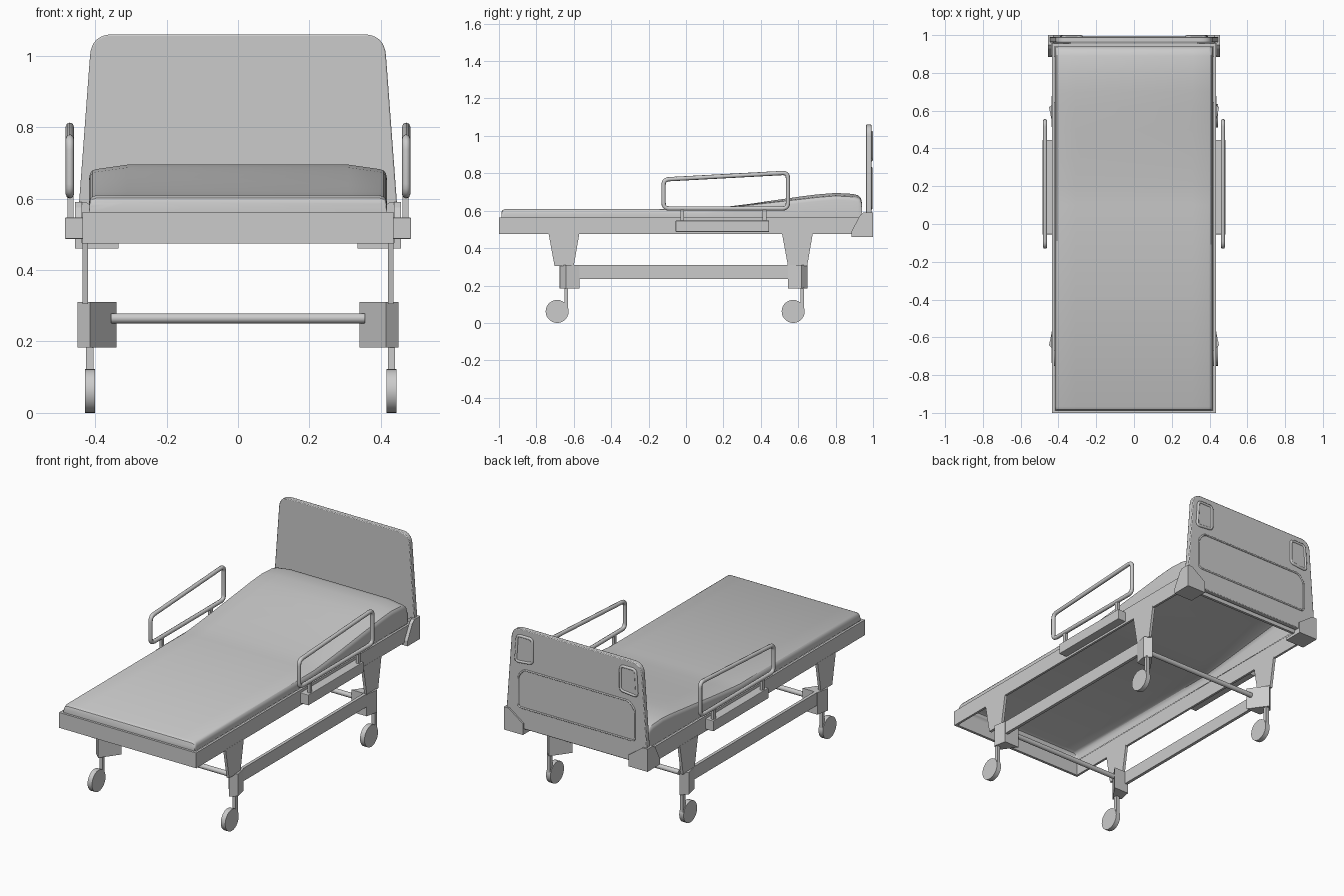
import bpy, bmesh, math
from mathutils import Vector

if "Cube" in bpy.data.objects:
    bpy.data.objects.remove(bpy.data.objects["Cube"])

grey = bpy.data.materials.new("light grey")
grey.diffuse_color = (0.6, 0.6, 0.6, 1)
grey.use_nodes = True
grey.node_tree.nodes["Principled BSDF"].inputs["Base Color"].default_value = grey.diffuse_color


def finish(name, bm, bevel=0.0, smooth=False):
    bmesh.ops.recalc_face_normals(bm, faces=bm.faces)
    me = bpy.data.meshes.new(name)
    bm.to_mesh(me)
    bm.free()
    me.materials.append(grey)
    ob = bpy.data.objects.new(name, me)
    bpy.context.collection.objects.link(ob)
    if bevel:
        m = ob.modifiers.new("bevel", 'BEVEL')
        m.width, m.segments, m.limit_method = bevel, 2, 'ANGLE'
    if smooth:
        bpy.ops.object.select_all(action='DESELECT')
        ob.select_set(True)
        bpy.context.view_layer.objects.active = ob
        bpy.ops.object.shade_smooth_by_angle(angle=math.radians(35))
    return ob


def prism(name, pts, axis, a, b, bevel=0.0, smooth=False):
    """Extrude a 2D outline along an axis from a to b."""
    def place(p, t):
        return {'x': (t, p[0], p[1]), 'y': (p[0], t, p[1]), 'z': (p[0], p[1], t)}[axis]
    bm = bmesh.new()
    lo = [bm.verts.new(place(p, a)) for p in pts]
    hi = [bm.verts.new(place(p, b)) for p in pts]
    bm.faces.new(lo)
    bm.faces.new(hi)
    n = len(pts)
    for i in range(n):
        j = (i + 1) % n
        bm.faces.new((lo[i], lo[j], hi[j], hi[i]))
    return finish(name, bm, bevel, smooth)


def box(name, x0, x1, y0, y1, z0, z1, bevel=0.0):
    return prism(name, [(x0, y0), (x1, y0), (x1, y1), (x0, y1)], 'z', z0, z1, bevel)


def cylinder(name, r, axis, c, a, b, n=24):
    pts = [(c[0] + r * math.cos(2 * math.pi * i / n),
            c[1] + r * math.sin(2 * math.pi * i / n)) for i in range(n)]
    return prism(name, pts, axis, a, b, 0, True)


def rounded(pts, radii, seg=6):
    """Round each corner of a 2D outline."""
    out = []
    for i, p in enumerate(pts):
        r = radii[i]
        p = Vector(p)
        if r == 0:
            out.append(tuple(p))
            continue
        a = p + (Vector(pts[i - 1]) - p).normalized() * r
        b = p + (Vector(pts[(i + 1) % len(pts)]) - p).normalized() * r
        for k in range(seg + 1):
            t = k / seg
            out.append(tuple(a * (1 - t) ** 2 + p * 2 * t * (1 - t) + b * t * t))
    return out


def loop_tube(name, pts, r):
    """Closed round tube through 3D points."""
    cu = bpy.data.curves.new(name, 'CURVE')
    cu.dimensions = '3D'
    cu.bevel_depth, cu.bevel_resolution = r, 2
    sp = cu.splines.new('POLY')
    sp.points.add(len(pts) - 1)
    for q, p in zip(sp.points, pts):
        q.co = (*p, 1)
    sp.use_cyclic_u = True
    cu.materials.append(grey)
    ob = bpy.data.objects.new(name, cu)
    bpy.context.collection.objects.link(ob)


# Mattress: open-bottomed shell lofted along y, raised at the head
stations = [(-.987, .59), (-.982, .602), (-.967, .61), (.1, .61), (.2, .619), (.35, .638),
            (.5, .66), (.62, .677), (.7, .687), (.8, .695), (.89, .69), (.92, .683),
            (.935, .668), (.94, .645)]
bm = bmesh.new()
rows = []
for y, zt in stations:
    c = .012 * min(1, max(0, (zt - .62) / .06))
    half = [(.417, .56), (.417, zt - .025 - c), (.414, zt - .012 - c),
            (.408, zt - .004 - c), (.395, zt - c), (.31, zt)]
    sec = half + [(-x, z) for x, z in reversed(half)]
    rows.append([bm.verts.new((x, y, z)) for x, z in sec])
for r0, r1 in zip(rows, rows[1:]):
    for i in range(len(r0) - 1):
        bm.faces.new((r0[i], r0[i + 1], r1[i + 1], r1[i]))
bm.faces.new(rows[0])
bm.faces.new(rows[-1])
finish("mattress", bm, 0, True)

# Bed frame ends
box("foot_frame_rail", -.435, .435, -1, -.985, .475, .563)
box("head_frame_rail", -.435, .435, .94, .955, .475, .563)

# Headboard with rounded top corners
outline = [(-.435, .49), (.435, .49), (.445, .59), (.41, 1.06), (-.41, 1.06), (-.445, .59)]
prism("headboard", rounded(outline, [0, 0, 0, .06, .06, 0], 8), 'y', .962, .991, .004, True)

# Headboard back: lower panel border
panel = [(-.37, .61), (.37, .61), (.37, .79), (.335, .83), (-.335, .83), (-.37, .79)]
loop_tube("headboard_panel_border",
          [(x, .991, z) for x, z in rounded(panel, [.02] * 6, 3)], .005)

for s, side in ((-1, "left"), (1, "right")):
    # Side frame rail
    box(side + "_frame_rail", s * .422, s * .435, -1, .955, .475, .563)

    # Headboard corner bracket: cheek, base and sloped rear block
    prism(side + "_bracket_cheek",
          [(.885, .46), (1, .46), (1, .59), (.948, .59), (.93, .575), (.885, .49)],
          'x', s * .437, s * .456)
    box(side + "_bracket_base", s * .335, s * .45, .885, 1, .46, .476)
    prism(side + "_bracket_back",
          [(s * .335, .46), (s * .45, .46), (s * .45, .59), (s * .425, .59), (s * .335, .525)],
          'y', .955, 1)

    # Grip plate on the back of the headboard
    grip = rounded([(s * .28, .88), (s * .385, .87), (s * .375, 1.02), (s * .28, 1.02)],
                   [.02] * 4, 4)
    prism(side + "_grip_plate", grip, 'y', .985, .994)
    loop_tube(side + "_grip_rim", [(x, .992, z) for x, z in grip], .008)

    # Guard rail, its posts and mounting box
    guard = rounded([(-.12, .612), (.545, .612), (.545, .803), (-.12, .767)], [.03] * 4, 5)
    loop_tube(side + "_guard_rail", [(s * .471, y, z) for y, z in guard], .0115)
    for y in (-.02, .42):
        box(side + "_guard_post", s * .461, s * .477, y - .01, y + .01, .54, .612)
    box(side + "_guard_mount", s * .432, s * .485, -.055, .445, .487, .547, .003)

    # Lower side beam
    box(side + "_lower_beam", s * .415, s * .433, -.6, .58, .236, .31)

    for e, yc, end in ((-1, -.65, "front"), (1, .598, "rear")):
        # Tapered leg plate
        prism(f"{end}_{side}_leg_plate",
              [(yc - .085, .48), (yc + .08, .48), (yc + .05, .305), (yc - .053, .305)],
              'x', s * .42, s * .436)

        # Angled corner block
        ya = -.675 if e < 0 else .65
        prism(f"{end}_{side}_corner_block",
              [(s * .34, ya - e * .105), (s * .415, ya), (s * .45, ya - e * .033),
               (s * .435, ya - e * .105)], 'z', .183, .31)

        # Caster stem and wheel
        xw = .43 if s > 0 else -.415
        ys = -.64 if e < 0 else .622
        box(f"{end}_{side}_caster_stem", xw - .01, xw + .01, ys - .01, ys + .01, .06, .19)
        cylinder(f"{end}_{side}_caster_wheel", .0615, 'x',
                 (ys - .049, .0615), xw - .014, xw + .014, 28)

# Cross rods between the corner blocks
for y, end in ((-.59, "front"), (.565, "rear")):
    cylinder(end + "_cross_rod", .014, 'x', (y, .265), -.355, .355, 16)
